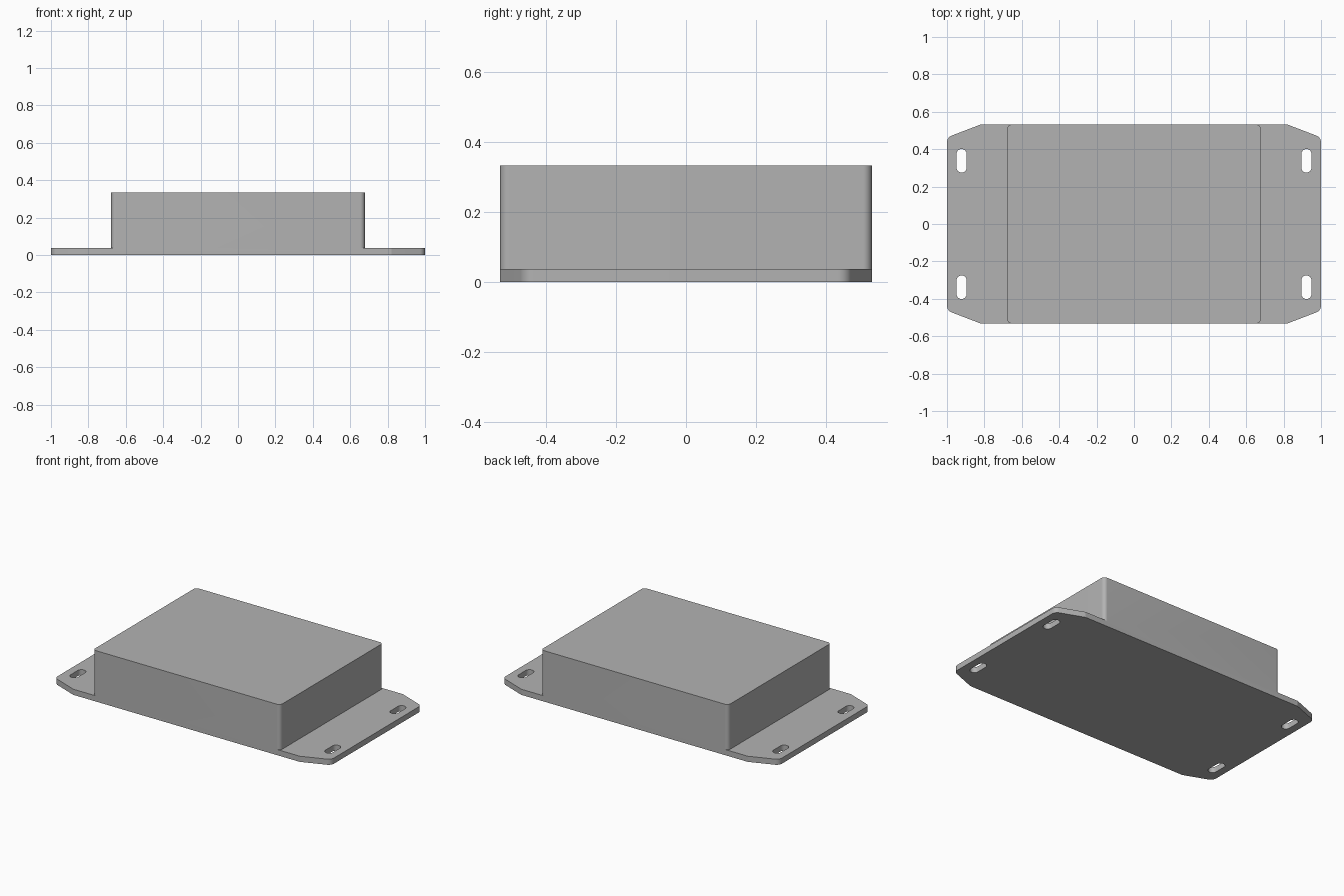
import bpy, bmesh, math
from mathutils import Vector

cube = bpy.data.objects.get("Cube")
if cube:
    bpy.data.objects.remove(cube, do_unlink=True)

HALF_DEPTH = 0.532
PLATE_TOP = 0.037

grey = bpy.data.materials.new("plain_grey")
grey.use_nodes = True
colour = (0.45, 0.45, 0.45, 1)
grey.diffuse_color = colour
grey.node_tree.nodes["Principled BSDF"].inputs["Base Color"].default_value = colour


def rounded(corners, steps=10):
    """Outline from (x, y, radius) corners, listed anticlockwise."""
    out = []
    for i, (x, y, r) in enumerate(corners):
        p = Vector((x, y))
        if r == 0:
            out.append(p)
            continue
        a = (Vector(corners[i - 1][:2]) - p).normalized()
        b = (Vector(corners[(i + 1) % len(corners)][:2]) - p).normalized()
        half = a.angle(b) / 2
        centre = p + (a + b).normalized() * r / math.sin(half)
        start = p + a * r / math.tan(half) - centre
        turn = math.pi - 2 * half
        for s in range(steps + 1):
            t = turn * s / steps
            c, n = math.cos(t), math.sin(t)
            out.append(centre + Vector((start.x * c - start.y * n,
                                        start.x * n + start.y * c)))
    return out


def prism(name, outline, z0, z1):
    bm = bmesh.new()
    face = bm.faces.new([bm.verts.new((p.x, p.y, z0)) for p in outline])
    ext = bmesh.ops.extrude_face_region(bm, geom=[face])["geom"]
    bmesh.ops.translate(bm, vec=(0, 0, z1 - z0),
                        verts=[v for v in ext if isinstance(v, bmesh.types.BMVert)])
    bmesh.ops.recalc_face_normals(bm, faces=bm.faces)
    mesh = bpy.data.meshes.new(name)
    bm.to_mesh(mesh)
    bm.free()
    mesh.materials.append(grey)
    obj = bpy.data.objects.new(name, mesh)
    bpy.context.collection.objects.link(obj)
    return obj


def rectangle(x, y, w, h, r):
    return rounded([(x - w, y - h, r), (x + w, y - h, r),
                    (x + w, y + h, r), (x - w, y + h, r)])


def combine(target, tool, operation):
    mod = target.modifiers.new(operation, "BOOLEAN")
    mod.object, mod.operation, mod.solver = tool, operation, "EXACT"
    bpy.context.view_layer.objects.active = target
    bpy.ops.object.modifier_apply(modifier=mod.name)
    bpy.data.objects.remove(tool, do_unlink=True)


# Mounting plate with tapered, rounded ends
quarter = [(1, 0.463, 0.04), (0.82, HALF_DEPTH, 0)]
right = [(x, -y, r) for x, y, r in reversed(quarter)] + quarter
left = [(-x, -y, r) for x, y, r in right]
enclosure = prism("flanged_enclosure", rounded(right + left), 0, PLATE_TOP)

# Box body rising from the plate
body = prism("box_body", rectangle(0, 0, 0.678, HALF_DEPTH, 0.025),
             PLATE_TOP / 2, 0.333)
combine(enclosure, body, "UNION")

# Screw slots in the four corners
for sx in (-1, 1):
    for sy in (-1, 1):
        slot = prism("slot_cutter",
                     rectangle(sx * 0.922, sy * 0.338, 0.027, 0.063, 0.0269),
                     -0.05, 0.1)
        combine(enclosure, slot, "DIFFERENCE")

# Smooth rounded corners, crisp edges
bpy.ops.object.select_all(action="DESELECT")
enclosure.select_set(True)
bpy.context.view_layer.objects.active = enclosure
bpy.ops.object.shade_smooth_by_angle(angle=math.radians(15))
